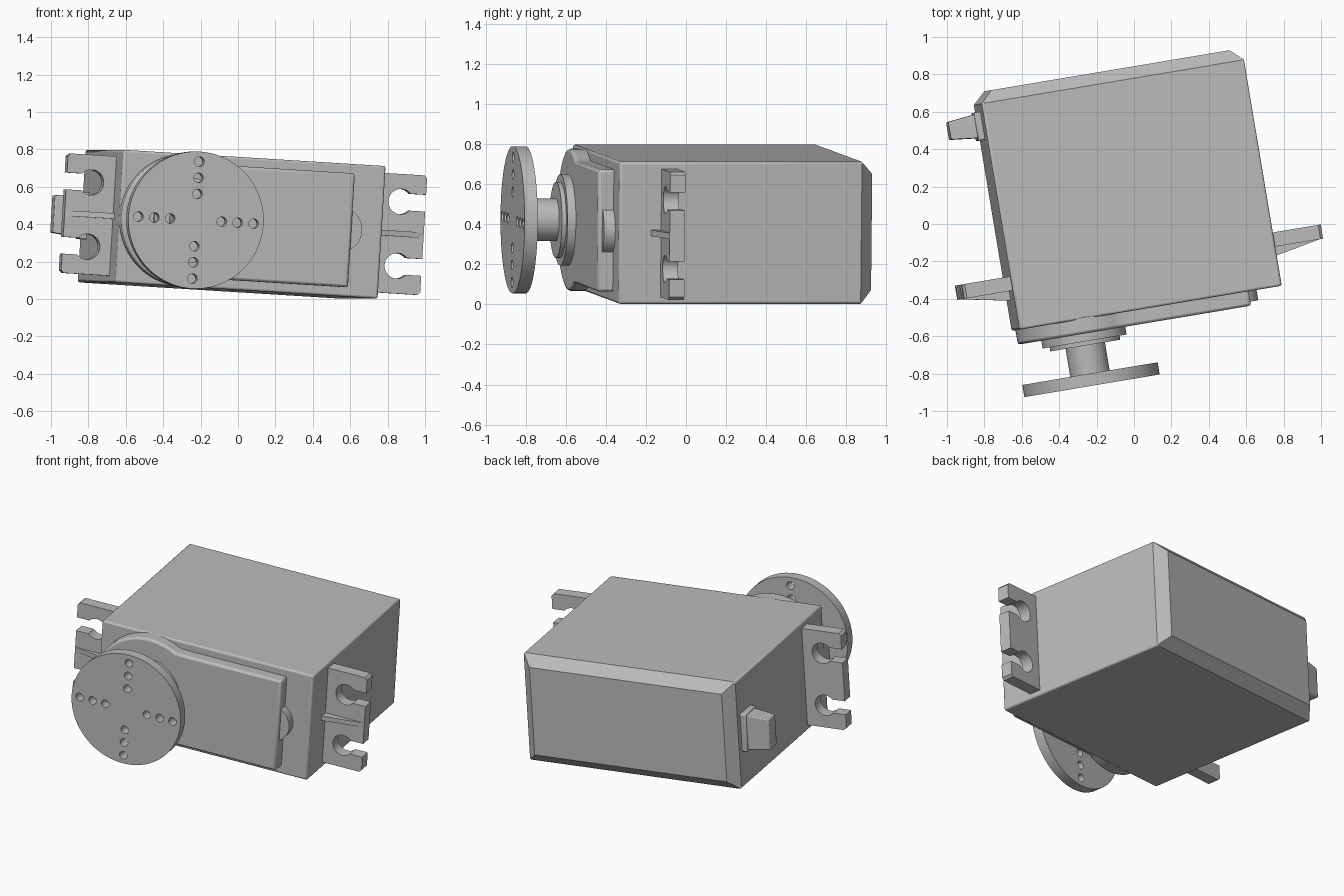
import bpy, bmesh
from math import sin, cos, pi, radians
from mathutils import Matrix, Vector

if "Cube" in bpy.data.objects:
    bpy.data.objects.remove(bpy.data.objects["Cube"], do_unlink=True)

# Local frame: u along the case, v from front to back, w up; the whole unit is tilted
PLACE = (Matrix.Translation((0.068, -0.451, 0.40))
         @ Matrix.Rotation(radians(9.5), 4, 'Z') @ Matrix.Rotation(radians(3.5), 4, 'Y'))
HALF_L, HALF_H = 0.7125, 0.355
SHAFT_U = -0.3575

grey = bpy.data.materials.new("plastic_grey")
grey.use_nodes = True
grey.diffuse_color = (0.5, 0.5, 0.5, 1)
grey.node_tree.nodes["Principled BSDF"].inputs["Base Color"].default_value = (0.5, 0.5, 0.5, 1)
parts = []


def finish(name, bm, bevel=0, segments=2):
    bmesh.ops.recalc_face_normals(bm, faces=bm.faces)
    mesh = bpy.data.meshes.new(name)
    bm.to_mesh(mesh)
    bm.free()
    mesh.materials.append(grey)
    ob = bpy.data.objects.new(name, mesh)
    bpy.context.collection.objects.link(ob)
    ob.matrix_world = PLACE
    if bevel:
        mod = ob.modifiers.new("soft_edges", 'BEVEL')
        mod.width, mod.segments = bevel, segments
        mod.limit_method, mod.angle_limit = 'ANGLE', radians(40)
    parts.append(ob)
    return ob


def arc(u, w, r, start, end, n):
    return [(u + r * cos(start + (end - start) * i / n),
             w + r * sin(start + (end - start) * i / n)) for i in range(n + 1)]


def circle(u, w, r, n=48):
    return arc(u, w, r, 0, 2 * pi, n)[:-1]


def prism(name, outline, front, back, holes=(), bevel=0):
    """Extrude a (u, w) outline, with optional holes, along v."""
    bm = bmesh.new()
    loops = [[bm.verts.new((u, front, w)) for u, w in loop] for loop in (outline, *holes)]
    if holes:
        edges = [bm.edges.new((l[i - 1], l[i])) for l in loops for i in range(len(l))]
        bmesh.ops.triangle_fill(bm, edges=edges, use_beauty=True)
    else:
        bm.faces.new(loops[0])
    ext = bmesh.ops.extrude_face_region(bm, geom=bm.faces[:])
    moved = [g for g in ext["geom"] if isinstance(g, bmesh.types.BMVert)]
    bmesh.ops.translate(bm, verts=moved, vec=Vector((0, back - front, 0)))
    return finish(name, bm, bevel)


def loft(name, rings, bevel=0):
    """Join rings of four corners with side walls and close both ends."""
    bm = bmesh.new()
    rows = [[bm.verts.new(p) for p in ring] for ring in rings]
    for a, b in zip(rows, rows[1:]):
        for i in range(4):
            bm.faces.new((a[i - 1], a[i], b[i], b[i - 1]))
    bm.faces.new(rows[0])
    bm.faces.new(rows[-1])
    return finish(name, bm, bevel)


SIGNS = ((-1, -1), (1, -1), (1, 1), (-1, 1))


def ring_v(v, inset):
    return [(a * (HALF_L - inset), v, b * (HALF_H - inset)) for a, b in SIGNS]


def ring_u(u, v, half_v, half_w):
    return [(u, v + a * half_v, b * half_w) for a, b in SIGNS]


# Case with a rounded front rim and a chamfered back
case = loft("case", [ring_v(0, 0), ring_v(1.225, 0), ring_v(1.288, 0.065)])
soft = case.modifiers.new("soft_edges", 'BEVEL')
soft.width, soft.segments = 0.012, 3
soft.limit_method, soft.angle_limit = 'ANGLE', radians(70)

# Gear cover: round around the shaft, straight towards the other end
cover = arc(SHAFT_U, 0, 0.355, radians(60), radians(300), 48)
cover += [(-0.12, -0.305), (0.536, -0.305), (0.536, 0.305), (-0.12, 0.305)]
prism("gear_cover", cover, -0.078, 0.02, bevel=0.014)

# Round tab at the end of the cover
prism("cover_tab", circle(0.474, 0, 0.122), -0.056, 0.02)

# Stepped collar, output shaft and round horn
prism("collar_outer", circle(SHAFT_U, 0, 0.228), -0.12, -0.05)
prism("collar_inner", circle(SHAFT_U, 0, 0.19), -0.142, -0.1)
prism("output_shaft", circle(SHAFT_U, 0, 0.107), -0.31, -0.12)
horn_holes = [circle(SHAFT_U + r * cos(k * pi / 2), r * sin(k * pi / 2), 0.026, 16)
              for k in range(4) for r in (0.14, 0.226, 0.313)]
prism("horn_disc", circle(SHAFT_U, 0, 0.367, 72), -0.36, -0.294, holes=horn_holes)

# Mounting ears with open screw slots, each braced by a wedge rib
gap = radians(41.4)
ear = [(0.70, -0.32), (0.96, -0.32), (0.975, -0.305)]
for w in (-0.172, 0.172):
    ear += [(0.975, w - 0.045), *arc(0.841, w, 0.068, -gap, gap - 2 * pi, 24), (0.975, w + 0.045)]
ear += [(0.975, 0.305), (0.96, 0.32), (0.70, 0.32)]
for side, s in (("left", 1), ("right", -1)):
    prism(side + "_ear", [(s * u, w) for u, w in ear], 0.212, 0.289)
    loft(side + "_ear_rib", [[(s * 0.70, 0.158, w), (s * 0.97, 0.211, w),
                              (s * 0.97, 0.23, w), (s * 0.70, 0.23, w)] for w in (-0.015, 0.015)])

# Cable outlet: flange and tapered boot
loft("cable_flange", [ring_u(-0.70, 1.108, 0.076, 0.125), ring_u(-0.748, 1.108, 0.076, 0.125)], 0.008)
loft("cable_boot", [ring_u(-0.74, 1.11, 0.064, 0.115), ring_u(-0.89, 1.11, 0.048, 0.1)], 0.006)

# Smooth the round walls and keep sharp edges
bpy.ops.object.select_all(action='DESELECT')
for ob in parts:
    ob.select_set(True)
bpy.context.view_layer.objects.active = parts[0]
bpy.ops.object.shade_smooth_by_angle(angle=radians(30))
